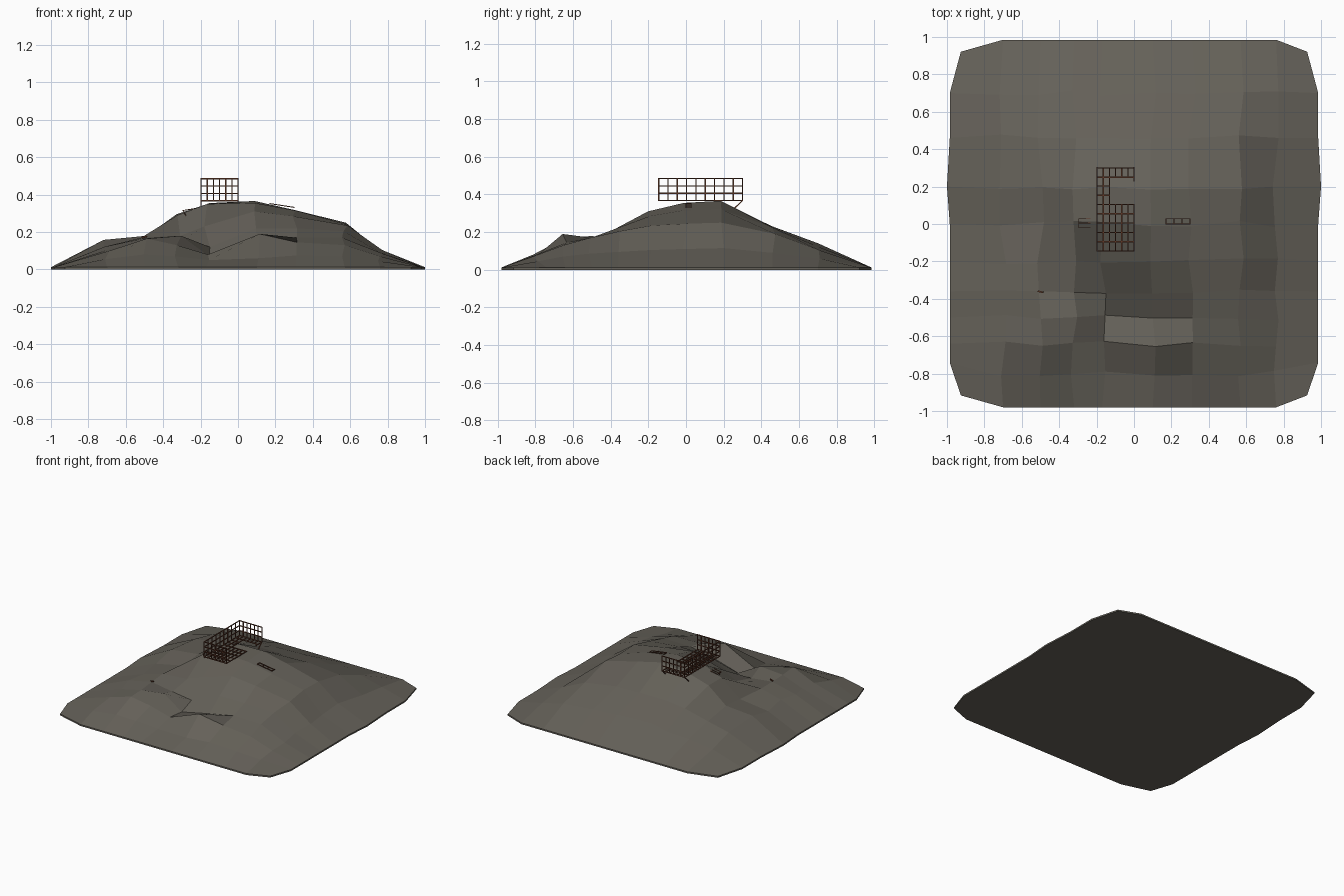
import bpy, bmesh, random
from mathutils import Vector, Matrix

if "Cube" in bpy.data.objects:
    bpy.data.objects.remove(bpy.data.objects["Cube"])

random.seed(4)


def material(name, rgb):
    m = bpy.data.materials.new(name)
    m.diffuse_color = (*rgb, 1)
    m.use_nodes = True
    m.node_tree.nodes["Principled BSDF"].inputs["Base Color"].default_value = m.diffuse_color
    return m


ROCK = material("grey rock", (0.13, 0.12, 0.10))
RUST = material("rusty iron", (0.12, 0.042, 0.022))


def finish(bm, name, mat):
    me = bpy.data.meshes.new(name)
    bm.to_mesh(me)
    bm.free()
    me.materials.append(mat)
    ob = bpy.data.objects.new(name, me)
    bpy.context.collection.objects.link(ob)
    return ob


def bar(bm, a, b, t=0.006):
    """Square rod from a to b."""
    a, b = Vector(a), Vector(b)
    d = b - a
    rot = d.to_track_quat('Z', 'Y').to_matrix().to_4x4()
    bmesh.ops.create_cube(bm, size=1, matrix=Matrix.Translation((a + b) / 2) @ rot
                          @ Matrix.Diagonal((t, t, d.length + t, 1)))


def mesh_panel(bm, o, u, v, nu, nv, t=0.006):
    """Lattice of rods spanning the rectangle o, o+u, o+v."""
    o, u, v = Vector(o), Vector(u), Vector(v)
    for i in range(nu + 1):
        bar(bm, o + u * i / nu, o + u * i / nu + v, t)
    for j in range(nv + 1):
        bar(bm, o + v * j / nv, o + v * j / nv + u, t)


# Rocky hill: coarse height grid with a sunken gully in the front
XS = [-0.985, -0.7, -0.5, -0.32, -0.17, 0.1, 0.31, 0.57, 0.76, 0.985]
YS = [-0.98, -0.8, -0.64, -0.5, -0.36, -0.2, 0, 0.2, 0.46, 0.7, 0.985]
H = [
    [.055, .08, .07, .05, .06, .075, .07, .045],
    [.10, .165, .13, .08, .19, .145, .13, .07],
    [.11, .16, .18, .07, .13, .17, .17, .085],
    [.12, .165, .14, .12, .22, .22, .205, .095],
    [.125, .17, .18, .23, .31, .285, .235, .105],
    [.12, .16, .29, .35, .355, .315, .245, .11],
    [.158, .18, .295, .355, .366, .32, .25, .115],
    [.135, .165, .21, .23, .23, .225, .19, .09],
    [.085, .11, .13, .14, .14, .125, .105, .06],
]
bm = bmesh.new()
grid = []
nx, ny = len(XS), len(YS)
for j, y in enumerate(YS):
    row = []
    for i, x in enumerate(XS):
        ex, ey = i in (0, nx - 1), j in (0, ny - 1)
        px, py, z = x, y, 0.012
        if ex and ey:                       # rounded corners
            px, py = x * 0.94, y * 0.935
        elif ex:
            py = max(-0.74, min(0.74, y))
            px = x * (1.0152 if j == 7 else 1.0)
        elif not ey:
            z = H[j - 1][i - 1]
            px += random.uniform(-0.02, 0.02)
            py += random.uniform(-0.018, 0.018)
        row.append(bm.verts.new((px, py, z)))
    grid.append(row)
for j in range(ny - 1):
    for i in range(nx - 1):
        bm.faces.new((grid[j][i], grid[j][i + 1], grid[j + 1][i + 1], grid[j + 1][i]))
# thin skirt and flat underside
rim = (grid[0] + [r[-1] for r in grid[1:]] + grid[-1][-2::-1]
       + [r[0] for r in grid[-2:0:-1]])
low = [bm.verts.new((v.co.x, v.co.y, 0)) for v in rim]
n = len(rim)
for k in range(n):
    bm.faces.new((rim[k], low[k], low[(k + 1) % n], rim[(k + 1) % n]))
bm.faces.new(low[::-1])
bmesh.ops.recalc_face_normals(bm, faces=bm.faces)
finish(bm, "rocky_hill", ROCK)

# Walkway floor: wide platform, narrow side passage, back strip
X0, X1, Y0, Y1, Z0, Z1 = -0.197, 0.0, -0.145, 0.30, 0.367, 0.485
W = X1 - X0
bm = bmesh.new()
mesh_panel(bm, (X0, Y0, Z0), (W, 0, 0), (0, 0.25, 0), 6, 5)
mesh_panel(bm, (X0, 0.105, Z0), (W / 3, 0, 0), (0, 0.195, 0), 2, 4)
mesh_panel(bm, (X0, 0.25, Z0), (W, 0, 0), (0, 0.05, 0), 6, 1)
finish(bm, "walkway_floor", RUST)

# Lattice railings on the left, front and back
bm = bmesh.new()
up = (0, 0, Z1 - Z0)
mesh_panel(bm, (X0, Y0, Z0), (0, Y1 - Y0, 0), up, 9, 3)
mesh_panel(bm, (X0, Y0, Z0), (W, 0, 0), up, 6, 3)
mesh_panel(bm, (X0, Y1, Z0), (W, 0, 0), up, 6, 3)
finish(bm, "railings", RUST)

# Braces beneath the back strip
bm = bmesh.new()
for x in (X0, X1):
    bar(bm, (x, 0.3, Z0), (x, 0.25, 0.32))
bar(bm, (X1, 0.25, Z0), (X1, 0.23, Z0))
finish(bm, "braces", RUST)

# Loose ladder pieces lying on the slopes
bm = bmesh.new()
mesh_panel(bm, (0.17, 0.0, 0.352), (0.13, 0, -0.02), (0, 0.028, 0), 3, 1, 0.005)
for y in (-0.02, 0.005, 0.028):
    bar(bm, (-0.295, y, 0.315), (-0.235, y, 0.325), 0.004)
bar(bm, (-0.295, -0.02, 0.315), (-0.295, 0.028, 0.315), 0.004)
bar(bm, (-0.295, -0.02, 0.315), (-0.27, -0.02, 0.275), 0.004)
bar(bm, (-0.51, -0.36, 0.172), (-0.49, -0.365, 0.176), 0.008)
finish(bm, "ladder_scraps", RUST)
